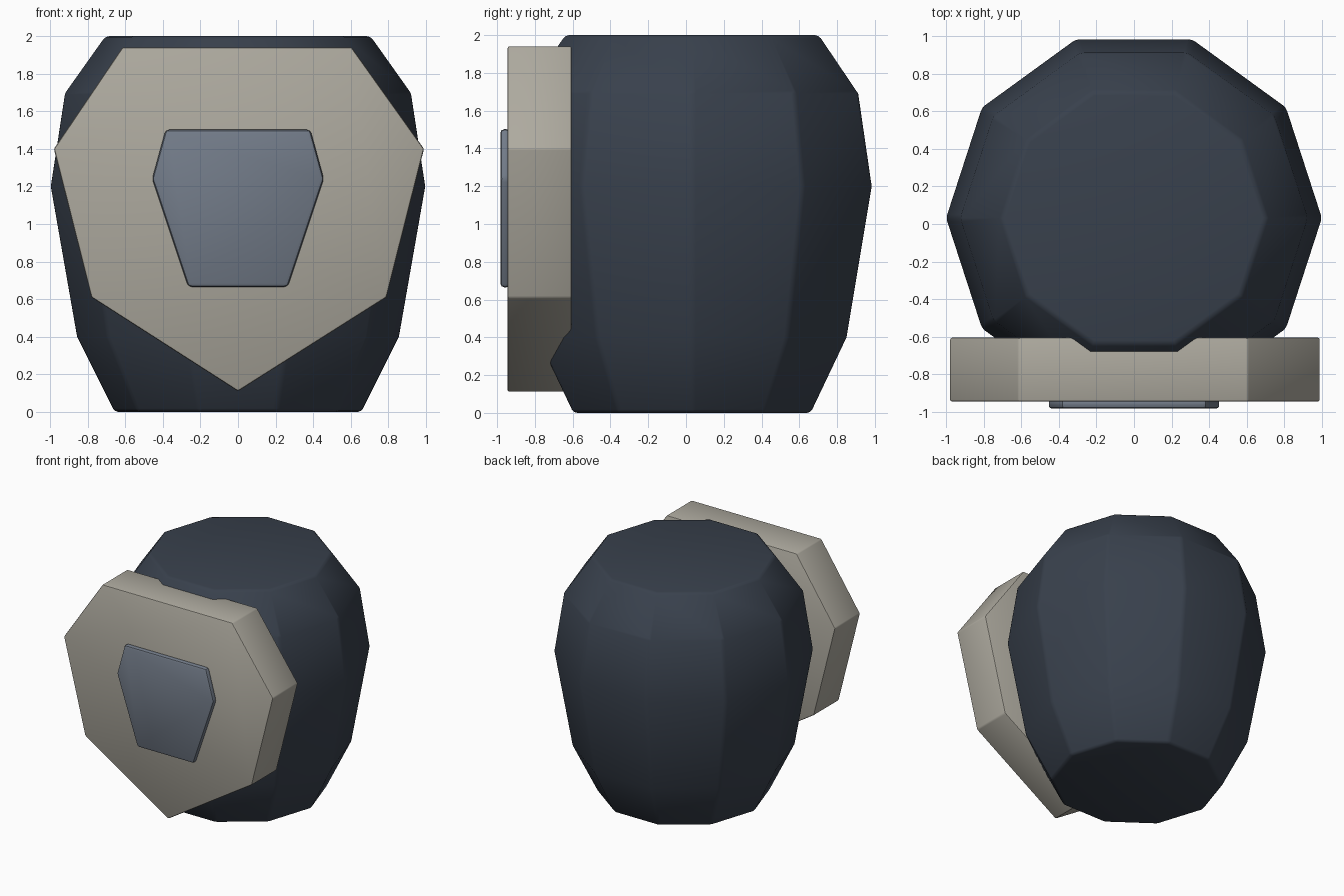
import bpy, math

cube = bpy.data.objects.get("Cube")
if cube:
    bpy.data.objects.remove(cube, do_unlink=True)


def material(name, rgb):
    m = bpy.data.materials.new(name)
    m.use_nodes = True
    m.diffuse_color = (*rgb, 1)
    m.node_tree.nodes["Principled BSDF"].inputs["Base Color"].default_value = (*rgb, 1)
    return m


def loft(name, rings, mat, bevel):
    """Skin a stack of equal-length rings, cap both ends and bevel the sharp edges."""
    n = len(rings[0])
    verts = [p for ring in rings for p in ring]
    faces = [(k * n + i, k * n + (i + 1) % n, (k + 1) * n + (i + 1) % n, (k + 1) * n + i)
             for k in range(len(rings) - 1) for i in range(n)]
    faces.append(tuple(reversed(range(n))))
    faces.append(tuple(range(len(verts) - n, len(verts))))
    mesh = bpy.data.meshes.new(name)
    mesh.from_pydata(verts, [], faces)
    mesh.materials.append(mat)
    obj = bpy.data.objects.new(name, mesh)
    bpy.context.collection.objects.link(obj)
    bpy.ops.object.select_all(action="DESELECT")
    obj.select_set(True)
    bpy.context.view_layer.objects.active = obj
    mod = obj.modifiers.new("Soft edges", "BEVEL")
    mod.width = bevel
    mod.segments = 2
    mod.limit_method = "ANGLE"
    mod.angle_limit = math.radians(30)
    bpy.ops.object.modifier_apply(modifier=mod.name)
    bpy.ops.object.shade_smooth_by_angle(angle=math.radians(30))
    return obj


def slab(name, outline, front, back, mat, bevel):
    """Extrude an x-z outline, listed counter-clockwise from the front, along y."""
    return loft(name, [[(x, y, z) for x, z in outline] for y in (back, front)], mat, bevel)


navy = material("dark navy", (0.040, 0.052, 0.073))
stone = material("warm stone grey", (0.42, 0.40, 0.345))
slate = material("slate blue grey", (0.17, 0.20, 0.25))

# Ten-sided barrel body: radius and height of each ring
SIDES, CENTRE_Y = 10, 0.032
profile = [(0.66, 0), (0.86, 0.4), (1.0, 1.2), (0.925, 1.69), (0.705, 2.0)]
rings = [[(r * math.cos(math.tau * i / SIDES),
           CENTRE_Y + r * math.sin(math.tau * i / SIDES), z) for i in range(SIDES)]
         for r, z in profile]
loft("barrel_body", rings, navy, 0.02)

# Pointed shield on the front
shield = [(0, 0.11), (0.79, 0.61), (0.99, 1.40), (0.605, 1.94),
          (-0.615, 1.94), (-0.98, 1.40), (-0.78, 0.61)]
slab("front_shield", shield, -0.945, -0.605, stone, 0.01)

# Raised tapered panel in the middle of the shield
half = [(0.265, 0.665), (0.457, 1.24), (0.385, 1.502)]
panel = half + [(-x, z) for x, z in reversed(half)]
slab("centre_panel", panel, -0.983, -0.93, slate, 0.02)
